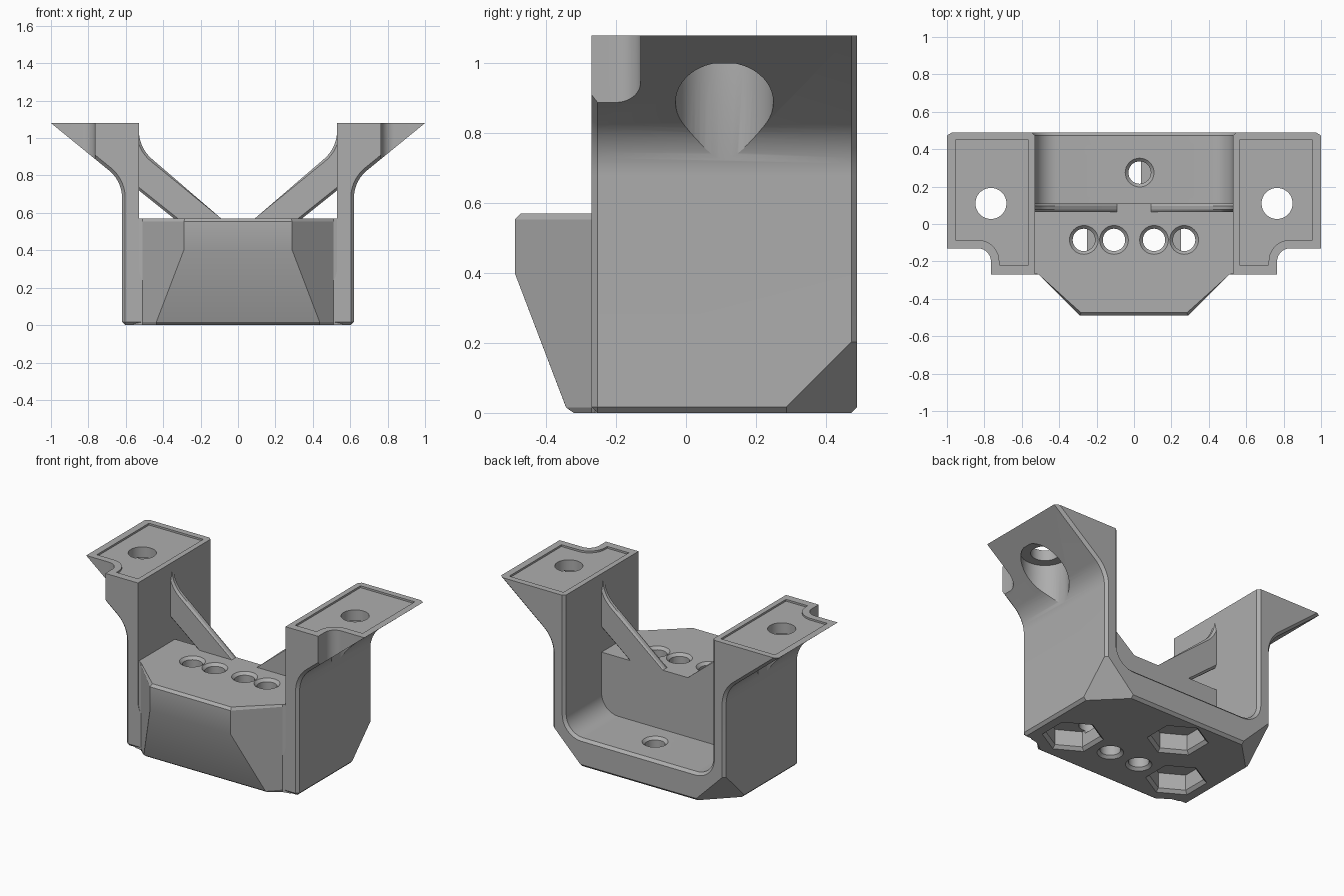
import bpy, bmesh
from math import sin, cos, radians, pi
from mathutils import Vector, Matrix

if "Cube" in bpy.data.objects:
    bpy.data.objects.remove(bpy.data.objects["Cube"], do_unlink=True)

grey = bpy.data.materials.new("plain grey")
grey.use_nodes = True
grey.diffuse_color = (0.42, 0.42, 0.42, 1)
grey.node_tree.nodes["Principled BSDF"].inputs["Base Color"].default_value = (0.42, 0.42, 0.42, 1)

TOP, BACK, FRONT, DECK, FLOOR = 1.08, 0.49, -0.27, 0.57, 0.185


def arc(cx, cy, r, a0, a1, n=10):
    angles = [radians(a0 + (a1 - a0) * i / n) for i in range(n + 1)]
    return [(cx + r * cos(a), cy + r * sin(a)) for a in angles]


def mirrored(half):
    return half + [(-x, y) for x, y in reversed(half)]


def prism(points, lo, hi, axis="z"):
    """Extrude a flat outline along z, or an x-z outline along y."""
    bm = bmesh.new()
    place = (lambda p, t: (p[0], p[1], t)) if axis == "z" else (lambda p, t: (p[0], t, p[1]))
    face = bm.faces.new([bm.verts.new(place(p, lo)) for p in points])
    extruded = bmesh.ops.extrude_face_region(bm, geom=[face])["geom"]
    verts = [g for g in extruded if isinstance(g, bmesh.types.BMVert)]
    bmesh.ops.translate(bm, verts=verts, vec=Vector(place((0, 0), hi - lo)))
    bmesh.ops.recalc_face_normals(bm, faces=bm.faces)
    return bm


def cone(x, y, z0, z1, r0, r1, sides=32, turn=0.0):
    bm = bmesh.new()
    place = Matrix.Translation((x, y, (z0 + z1) / 2)) @ Matrix.Rotation(turn, 4, "Z")
    bmesh.ops.create_cone(bm, cap_ends=True, segments=sides, radius1=r0, radius2=r1,
                          depth=z1 - z0, matrix=place)
    return bm


def chamfer(bm, width, rule):
    edges = []
    for e in bm.edges:
        a, b = e.verts[0].co, e.verts[1].co
        if rule((a + b) / 2, b - a):
            edges.append(e)
    bmesh.ops.bevel(bm, geom=edges, offset=width, segments=1, affect="EDGES")


def slice_off(bm, point, normal):
    geom = bm.verts[:] + bm.edges[:] + bm.faces[:]
    cut = bmesh.ops.bisect_plane(bm, geom=geom, plane_co=point, plane_no=normal, clear_outer=True)
    edges = [g for g in cut["geom_cut"] if isinstance(g, bmesh.types.BMEdge)]
    bmesh.ops.holes_fill(bm, edges=edges, sides=0)
    bmesh.ops.recalc_face_normals(bm, faces=bm.faces)


def make(name, bm):
    mesh = bpy.data.meshes.new(name)
    bm.to_mesh(mesh)
    bm.free()
    mesh.materials.append(grey)
    obj = bpy.data.objects.new(name, mesh)
    bpy.context.collection.objects.link(obj)
    return obj


def combine(target, bm, operation="DIFFERENCE"):
    tool = make("tool", bm)
    mod = target.modifiers.new("combine", "BOOLEAN")
    mod.operation, mod.solver, mod.object = operation, "EXACT", tool
    bpy.context.view_layer.objects.active = target
    bpy.ops.object.modifier_apply(modifier=mod.name)
    bpy.data.objects.remove(tool, do_unlink=True)


# U-shaped body with flaring flanges
profile = mirrored([(0.62, 0)] + arc(0.81, 0.68, 0.19, 180, 130)
                   + [(1, TOP), (0.53, TOP)] + arc(0.41, FLOOR + 0.12, 0.12, 0, -90))
frame = prism(profile, FRONT, BACK, "y")


def frame_edges(m, d):
    if m.z > TOP - 0.01:
        return False
    outer = abs(m.x) > 0.6 or m.z < 0.1
    at_end = abs(d.y) < 0.001
    return (at_end and (m.y > 0 or outer)) or (not at_end and m.z < 0.01)


chamfer(frame, 0.017, frame_edges)
for side in (1, -1):
    slice_off(frame, (side * 0.62, 0.27, 0), (side, 1, -1))
bracket = make("bracket_body", frame)

# Front block with angled corners and an undercut face
block = prism(mirrored([(0.56, 0.11), (0.56, -0.26), (0.51, FRONT), (0.29, -0.49)]), 0, DECK)
slice_off(block, (0, -0.49, 0.4), (0, -0.38, -0.145))
chamfer(block, 0.016, lambda m, d: m.y < -0.265 and abs(d.z) < 0.001
        and (m.z < 0.01 or m.z > DECK - 0.01))
combine(bracket, block, "UNION")

# Diagonal braces between the block and the posts
for side in (1, -1):
    outline = ([(0.02, 0.52), (0.28, 0.52), (0.57, 0.752), (0.57, TOP - 0.001), (0.53, TOP - 0.001)]
               + arc(0.33, 1.04, 0.2, 0, -50, 8) + [(0.09, DECK)])
    brace = prism([(side * x, z) for x, z in outline], 0.065, 0.11, "y")
    chamfer(brace, 0.013, lambda m, d: abs(d.y) < 0.001 and 0.09 < abs(m.x) < 0.535
            and 0.53 < m.z < TOP - 0.01)
    combine(bracket, brace, "UNION")

# Flange notches, shallow top recesses and screw holes
for side in (1, -1):
    notch = [(0.765, -0.4), (1.1, -0.4), (1.1, -0.13)] + arc(0.835, -0.2, 0.07, 90, 180)
    recess = ([(0.565, -0.22), (0.565, 0.45), (0.955, 0.45), (0.955, -0.085)]
              + arc(0.835, -0.2, 0.115, 90, 180) + [(0.72, -0.22)])
    combine(bracket, prism([(side * x, y) for x, y in notch], 0.7, 1.2))
    combine(bracket, prism([(side * x, y) for x, y in recess], TOP - 0.012, 1.2))
    combine(bracket, cone(side * 0.765, 0.11, 0.6, 1.0, 0.14, 0.14, 48))
    combine(bracket, cone(side * 0.765, 0.11, 0.9, 1.2, 0.083, 0.083, 48))

# Hexagonal pockets underneath
for x, y in ((0.39, -0.085), (-0.39, -0.085), (-0.1, 0.275)):
    combine(bracket, cone(x, y, -0.05, 0.12, 0.16, 0.16, 6))
    combine(bracket, cone(x, y, -0.02, 0.02, 0.2, 0.16, 6))

# Bolt holes with countersunk rims
for x, y, top, bottom in ((0.268, -0.085, DECK, 0.1), (-0.268, -0.085, DECK, 0.1),
                          (0.107, -0.085, DECK, -0.1), (-0.107, -0.085, DECK, -0.1),
                          (0.03, 0.275, FLOOR, 0.1)):
    combine(bracket, cone(x, y, bottom, top + 0.05, 0.06, 0.06))
    combine(bracket, cone(x, y, top - 0.017, top + 0.017, 0.06, 0.094))
    if bottom < 0:
        combine(bracket, cone(x, y, -0.017, 0.017, 0.094, 0.06))

bpy.ops.object.select_all(action="DESELECT")
bracket.select_set(True)
bpy.context.view_layer.objects.active = bracket
bpy.ops.object.shade_smooth_by_angle(angle=radians(25))
